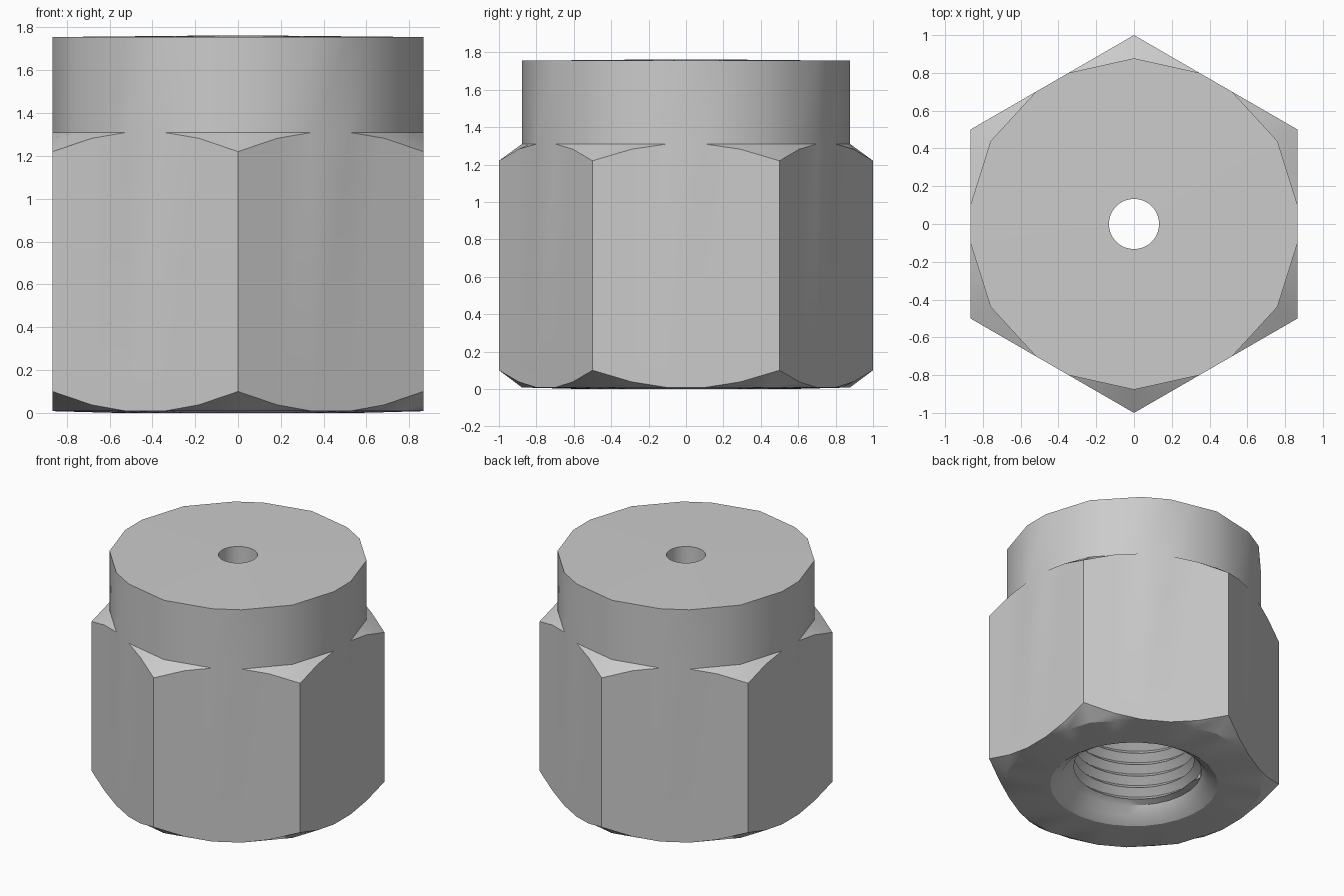
import bpy, bmesh
from math import sin, cos, pi, radians

if "Cube" in bpy.data.objects:
    bpy.data.objects.remove(bpy.data.objects["Cube"])

N = 30                      # 5 columns per hex side
APOTHEM = 0.866
STEPS = (-0.5, -0.29, -0.1, 0.1, 0.29)
PITCH, ROOT, CREST = 0.09, 0.46, 0.41
Z0, Z1 = 0.10, 1.18         # thread range


def rot(x, y, a):
    return x * cos(a) - y * sin(a), x * sin(a) + y * cos(a)


def hex_ring(low, mid, flat):
    """Hexagon loop; height varies from corner to flat to give the chamfer curve."""
    heights = {0.5: low, 0.29: mid, 0.1: flat}
    return [(*rot(APOTHEM, t, k * pi / 3), heights[abs(t)])
            for k in range(6) for t in STEPS]


def collar_ring(z):
    """18-sided loop: hexagon with its corners cut back."""
    cx, cy = APOTHEM * 0.877, 0.5 * 0.877
    pts = []
    for k in range(6):
        for t in STEPS:
            s = 1 if t > 0 else -1
            x, y = {0.5: (cx, s * cy), 0.1: (APOTHEM, t),
                    0.29: ((cx + APOTHEM) / 2, s * (cy + 0.1) / 2)}[abs(t)]
            pts.append((*rot(x, y, k * pi / 3), z))
    return pts


def circle(r, z):
    return [(r * cos(a), r * sin(a), z)
            for a in (radians(-30 + 360 * i / N) for i in range(N))]


bm = bmesh.new()


def skin(rings):
    """Join consecutive point rows with quads."""
    rows = [[bm.verts.new(p) for p in ring] for ring in rings]
    for a, b in zip(rows, rows[1:]):
        for i in range(len(a) - 1):
            bm.faces.new((a[i], a[i + 1], b[i + 1], b[i]))


def closed(ring):
    return ring + ring[:1]


# Outer shell: countersink, bottom, chamfered hexagon, collar, top, bore, inner ceiling
skin([closed(r) for r in (
    circle(ROOT, Z0), circle(0.50, 0.045), circle(0.57, 0.0),
    collar_ring(0.008), hex_ring(0.10, 0.038, 0.008),
    hex_ring(1.22, 1.282, 1.31), collar_ring(1.31), collar_ring(1.755),
    circle(0.133, 1.762), circle(0.133, 1.25), circle(ROOT, 1.25), circle(ROOT, Z1))])

# Helical internal thread, fading to plain circles at both ends
thread = []
for j in range(-2, int(2 * (Z1 - Z0) / PITCH) + 2):
    row = []
    for i in range(N + 1):
        z = Z0 + PITCH * (j / 2 + i / N)
        r = CREST if j % 2 and Z0 < z < Z1 else ROOT
        a = radians(-30 + 360 * i / N)
        row.append((r * cos(a), r * sin(a), min(max(z, Z0), Z1)))
    thread.append(row)
skin(thread)

bmesh.ops.remove_doubles(bm, verts=bm.verts, dist=0.0005)
bmesh.ops.dissolve_degenerate(bm, dist=0.0005, edges=bm.edges)
bmesh.ops.recalc_face_normals(bm, faces=bm.faces)

mesh = bpy.data.meshes.new("hex_cap_nut")
bm.to_mesh(mesh)
bm.free()
nut = bpy.data.objects.new("hex_cap_nut", mesh)
bpy.context.collection.objects.link(nut)
bpy.context.view_layer.objects.active = nut
nut.select_set(True)
bpy.ops.object.shade_smooth_by_angle(angle=radians(30))
